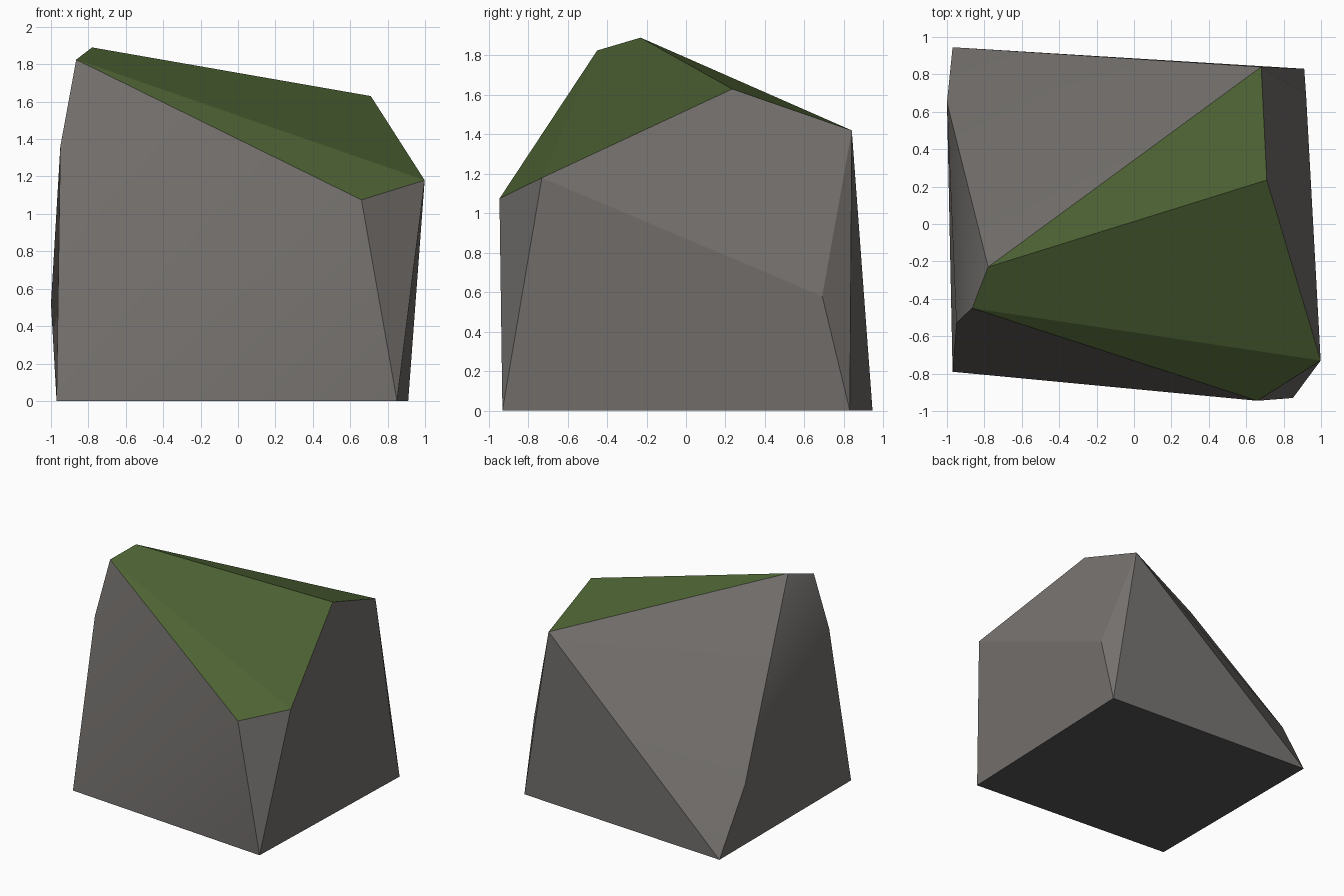
import bpy, bmesh, math

if "Cube" in bpy.data.objects:
    bpy.data.objects.remove(bpy.data.objects["Cube"])


def material(name, rgb):
    m = bpy.data.materials.new(name)
    m.diffuse_color = (*rgb, 1)
    m.use_nodes = True
    m.node_tree.nodes["Principled BSDF"].inputs["Base Color"].default_value = m.diffuse_color
    return m


def merge(bm, rule, degrees):
    """Merge neighbouring faces that both satisfy the rule."""
    edges = [e for e in bm.edges if all(rule(f) for f in e.link_faces)]
    bmesh.ops.dissolve_limit(bm, angle_limit=math.radians(degrees),
                             verts=[], edges=edges)
    bm.normal_update()


def is_moss(f):
    return f.normal.z > 0.4 and min(v.co.z for v in f.verts) > 1


# Corner points of the faceted boulder
base = [(-0.97, -0.79, 0), (0.85, -0.93, 0), (0.91, 0.83, 0), (-0.97, 0.945, 0)]
sides = [(-0.95, -0.53, 1.36), (-1.0, 0.65, 0.52), (0.92, 0.69, 0.58)]
crown = [(-0.78, -0.23, 1.89), (-0.865, -0.45, 1.825), (0.66, -0.945, 1.075),
         (0.998, -0.73, 1.18), (0.71, 0.235, 1.63), (0.68, 0.84, 1.42)]

# Convex boulder, with nearly flat triangles merged into facets
bm = bmesh.new()
for p in base + sides + crown:
    bm.verts.new(p)
bmesh.ops.convex_hull(bm, input=bm.verts)
bmesh.ops.recalc_face_normals(bm, faces=bm.faces)
bm.normal_update()
merge(bm, lambda f: True, 1.5)
merge(bm, is_moss, 12)                          # broad mossy slope
merge(bm, lambda f: f.normal.x > 0.85, 20)      # broad right side

# Mossy top, dark underside, stone elsewhere
for f in bm.faces:
    f.material_index = 1 if is_moss(f) else 2 if f.normal.z < -0.9 else 0

mesh = bpy.data.meshes.new("boulder")
bm.to_mesh(mesh)
bm.free()
mesh.materials.append(material("stone grey", (0.174, 0.163, 0.154)))
mesh.materials.append(material("moss green", (0.073, 0.120, 0.033)))
mesh.materials.append(material("dark underside", (0.100, 0.091, 0.095)))
boulder = bpy.data.objects.new("boulder", mesh)
bpy.context.collection.objects.link(boulder)

# Soften only the shallow bends
bpy.context.view_layer.objects.active = boulder
boulder.select_set(True)
bpy.ops.object.shade_smooth_by_angle(angle=math.radians(15))
